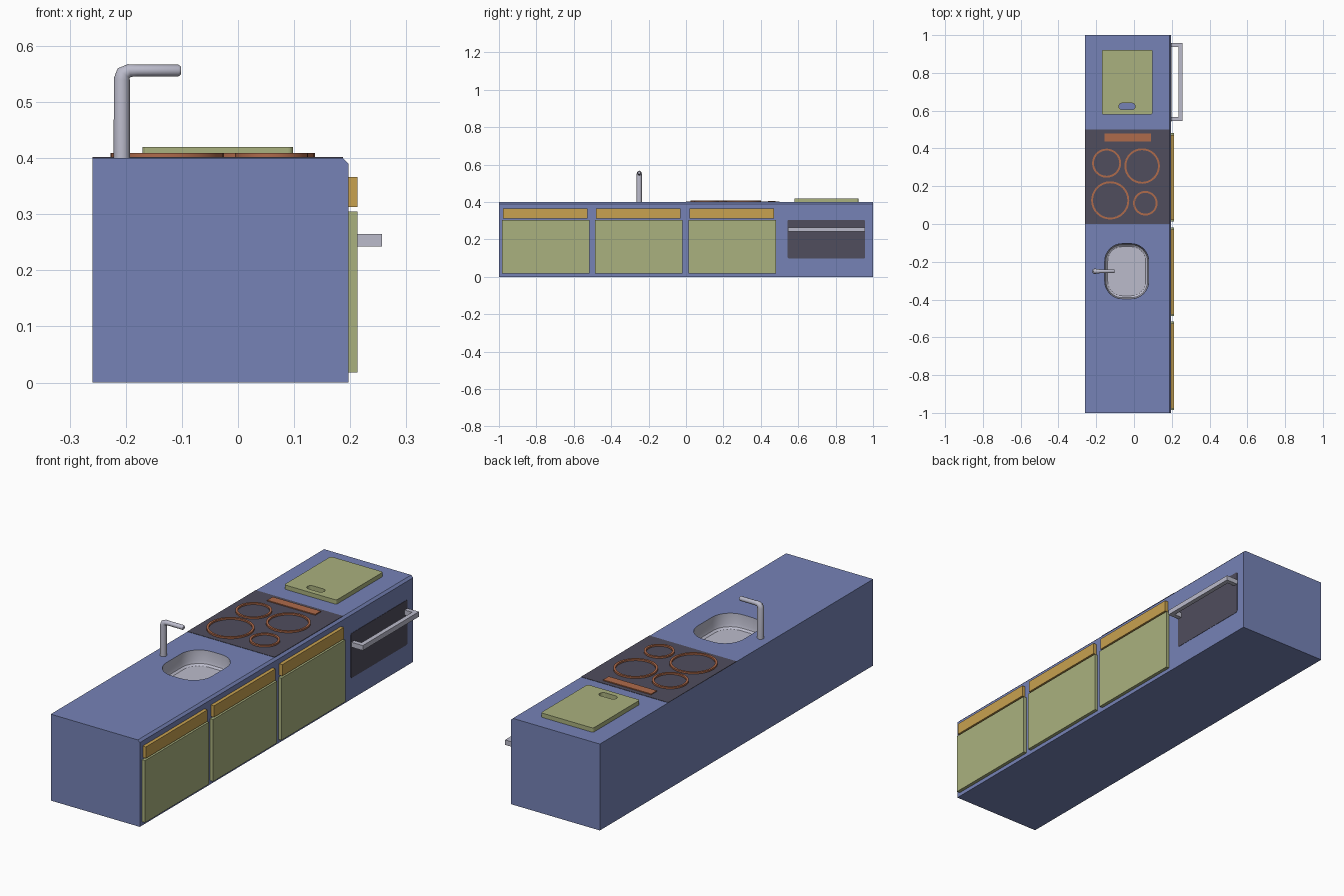
import bpy, bmesh, math
from mathutils import Vector

if "Cube" in bpy.data.objects:
    bpy.data.objects.remove(bpy.data.objects["Cube"])


def mat(name, r, g, b):
    m = bpy.data.materials.new(name)
    m.diffuse_color = (r, g, b, 1)
    m.use_nodes = True
    m.node_tree.nodes["Principled BSDF"].inputs["Base Color"].default_value = m.diffuse_color
    return m


BLUE = mat("cabinet blue", 0.18, 0.225, 0.47)
OLIVE = mat("olive green", 0.40, 0.44, 0.21)
OCHRE = mat("ochre", 0.58, 0.36, 0.08)
DARK = mat("dark glass", 0.08, 0.075, 0.11)
COPPER = mat("copper orange", 0.43, 0.145, 0.07)
STEEL = mat("pale steel", 0.50, 0.50, 0.60)


def finish(bm, name, material):
    bmesh.ops.recalc_face_normals(bm, faces=bm.faces)
    me = bpy.data.meshes.new(name)
    bm.to_mesh(me)
    bm.free()
    me.materials.append(material)
    ob = bpy.data.objects.new(name, me)
    bpy.context.collection.objects.link(ob)
    return ob


def activate(ob):
    bpy.ops.object.select_all(action='DESELECT')
    ob.select_set(True)
    bpy.context.view_layer.objects.active = ob


def box(name, x, y, z, material):
    bm = bmesh.new()
    bmesh.ops.create_cube(bm, size=1)
    for v in bm.verts:
        v.co = Vector([(a + b) / 2 + c * (b - a) for (a, b), c in zip((x, y, z), v.co)])
    return finish(bm, name, material)


def loft(bm, rings):
    loops = [[bm.verts.new(p) for p in r] for r in rings]
    n = len(loops[0])
    for a, b in zip(loops, loops[1:]):
        for i in range(n):
            bm.faces.new((a[i], a[(i + 1) % n], b[(i + 1) % n], b[i]))
    bm.faces.new(loops[0])
    bm.faces.new(loops[-1])


def rounded(x, y, r, z, inset=0.0, seg=8):
    """Rounded rectangle outline at height z."""
    pts = []
    rr = r - inset
    cs = ((x[1] - r, y[1] - r), (x[0] + r, y[1] - r), (x[0] + r, y[0] + r), (x[1] - r, y[0] + r))
    for k, (cx, cy) in enumerate(cs):
        for i in range(seg + 1):
            t = math.pi / 2 * (k + i / seg)
            pts.append((cx + rr * math.cos(t), cy + rr * math.sin(t), z))
    return pts


def cut(ob, cutter):
    cutter.hide_render = True
    mod = ob.modifiers.new("cut", 'BOOLEAN')
    mod.object = cutter
    mod.operation = 'DIFFERENCE'
    mod.solver = 'EXACT'
    activate(ob)
    bpy.ops.object.modifier_apply(modifier=mod.name)
    bpy.data.objects.remove(cutter)


# cabinet body: chamfered profile run along y
profile = [(-0.259, 0), (0.197, 0), (0.197, 0.39), (0.187, 0.4), (-0.259, 0.4)]
bm = bmesh.new()
loft(bm, [[(x, y, z) for x, z in profile] for y in (-1, 1)])
body = finish(bm, "cabinet_body", BLUE)

# sink basin cut into the worktop, coloured by position
sx, sy = (-0.157, 0.08), (-0.398, -0.102)
bm = bmesh.new()
loft(bm, [rounded(sx, sy, 0.095, z, i) for z, i in
          ((0.45, 0), (0.352, 0.004), (0.340, 0.008), (0.333, 0.018))])
cut(body, finish(bm, "sink_cutter", BLUE))
body.data.materials.clear()
body.data.materials.append(BLUE)
body.data.materials.append(STEEL)
for p in body.data.polygons:
    inside = sx[0] - 0.01 < p.center.x < sx[1] + 0.01 and sy[0] - 0.01 < p.center.y < sy[1] + 0.01
    p.material_index = 1 if inside and 0.3 < p.center.z < 0.399 else 0
activate(body)
bpy.ops.object.shade_smooth_by_angle(angle=math.radians(30))

# doors with drawers above
for i, y in enumerate((-0.984, -0.486, 0.014)):
    box(f"door_{i + 1}", (0.196, 0.213), (y, y + 0.467), (0.018, 0.305), OLIVE)
    box(f"drawer_{i + 1}", (0.196, 0.213), (y + 0.006, y + 0.457), (0.313, 0.366), OCHRE)

# hob plate, burner rings and control strip
box("hob_plate", (-0.259, 0.1875), (0, 0.5), (0.398, 0.4015), DARK)
for i, (cx, cy, r) in enumerate(((-0.145, 0.322, 0.077), (0.043, 0.307, 0.094),
                                 (-0.126, 0.125, 0.101), (0.060, 0.110, 0.065))):
    bm = bmesh.new()
    n = 32
    section = [(r, 0.4), (r, 0.409), (r - 0.01, 0.409), (r - 0.01, 0.4)]
    loops = [[bm.verts.new((cx + q * math.cos(2 * math.pi * k / n),
                            cy + q * math.sin(2 * math.pi * k / n), z)) for q, z in section]
             for k in range(n)]
    for k in range(n):
        a, b = loops[k], loops[(k + 1) % n]
        for j in range(4):
            bm.faces.new((a[j], a[(j + 1) % 4], b[(j + 1) % 4], b[j]))
    ring = finish(bm, f"burner_ring_{i + 1}", COPPER)
    activate(ring)
    bpy.ops.object.shade_smooth_by_angle(angle=math.radians(30))
box("control_strip", (-0.157, 0.089), (0.438, 0.479), (0.4, 0.406), COPPER)

# cutting board with a grip slot
bm = bmesh.new()
loft(bm, [rounded((-0.17, 0.098), (0.58, 0.922), 0.008, z, 0, 3) for z in (0.4, 0.42)])
board = finish(bm, "cutting_board", OLIVE)
bm = bmesh.new()
loft(bm, [rounded((-0.08, 0.006), (0.605, 0.64), 0.0174, z) for z in (0.38, 0.44)])
cut(board, finish(bm, "slot_cutter", OLIVE))

# oven window with softened corners, standing on the +x face
bm = bmesh.new()
loft(bm, [[(x, b, a) for a, b, _ in rounded((0.098, 0.305), (0.543, 0.957), 0.008, 0, 0, 3)]
          for x in (0.195, 0.1985)])
finish(bm, "oven_window", DARK)

# oven handle: one U-shaped bar
u = [(0.197, 0.546), (0.257, 0.546), (0.257, 0.957), (0.197, 0.957),
     (0.197, 0.936), (0.236, 0.936), (0.236, 0.567), (0.197, 0.567)]
bm = bmesh.new()
loft(bm, [[(x, y, z) for x, y in u] for z in (0.242, 0.265)])
finish(bm, "oven_handle", STEEL)

# tap: upright pipe turning into a slimmer arm
cu = bpy.data.curves.new("tap", 'CURVE')
cu.dimensions = '3D'
cu.bevel_depth = 0.0145
cu.bevel_resolution = 4
cu.use_fill_caps = True
path = [(-0.207, 0.395, 1), (-0.207, 0.54, 1), (-0.204, 0.551, 0.95), (-0.194, 0.556, 0.8),
        (-0.18, 0.556, 0.72), (-0.106, 0.556, 0.72), (-0.102, 0.556, 0.5)]
sp = cu.splines.new('POLY')
sp.points.add(len(path) - 1)
for p, (x, z, r) in zip(sp.points, path):
    p.co = (x, -0.25, z, 1)
    p.radius = r
tap = bpy.data.objects.new("tap", cu)
bpy.context.collection.objects.link(tap)
cu.materials.append(STEEL)
activate(tap)
bpy.ops.object.convert(target='MESH')
bpy.ops.object.shade_smooth_by_angle(angle=math.radians(40))
